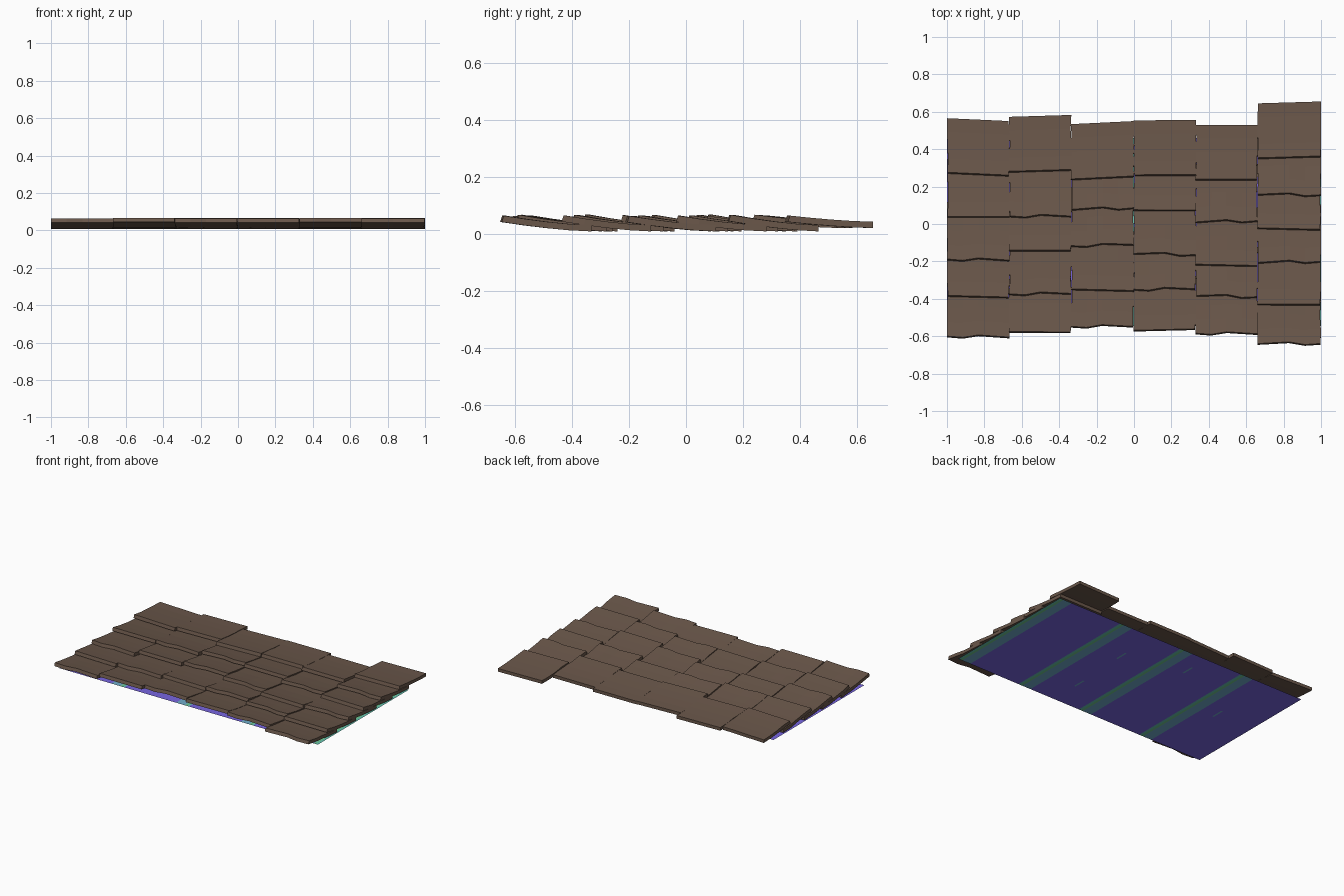
import bpy, bmesh, random

if "Cube" in bpy.data.objects:
    bpy.data.objects.remove(bpy.data.objects["Cube"])

random.seed(7)


def lin(c):
    c /= 255
    return c / 12.92 if c <= 0.04045 else ((c + 0.055) / 1.055) ** 2.4


def material(name, r, g, b):
    m = bpy.data.materials.new(name)
    m.diffuse_color = (lin(r), lin(g), lin(b), 1)
    m.use_nodes = True
    m.node_tree.nodes["Principled BSDF"].inputs["Base Color"].default_value = m.diffuse_color
    return m


brown = material("wood brown", 106, 87, 74)
purple = material("purple lining", 120, 101, 224)
teal = material("blue teal band", 112, 172, 202)
green = material("green line", 112, 200, 140)
sea = material("sea green border", 104, 196, 180)


def add_object(name, bm, mats):
    mesh = bpy.data.meshes.new(name)
    bm.to_mesh(mesh)
    bm.free()
    for m in mats:
        mesh.materials.append(m)
    ob = bpy.data.objects.new(name, mesh)
    bpy.context.collection.objects.link(ob)


KINK = [0, -0.006, 0.008, 0.003, -0.002]   # chipped front edge outline
NX, NY, THICK = 4, 4, 0.022


def outline(y, slope, chipped, flip):
    kink = (KINK[::-1] if flip else KINK) if chipped else [0] * (NX + 1)
    return [y + slope * (i / NX - 0.5) + kink[i] for i in range(NX + 1)]


def shingle(name, x0, x1, front, back, z_back):
    """Thin wooden tile, curling up at the front, with a raked front face."""
    bm = bmesh.new()
    z_front = 0.064 + random.uniform(-0.002, 0.003)
    jit = [[random.choice((0, 0, 0.001, 0.005)) for _ in range(NY + 1)] for _ in range(2)]
    layers = []
    for drop, rake in ((0, 0.004), (THICK, -0.003)):
        rows = []
        for j in range(NY + 1):
            t = j / NY
            z = z_back + (z_front - z_back) * (1 - t) ** 1.5 - drop
            a, b = x0 + jit[0][j], x1 - jit[1][j]
            rows.append([bm.verts.new((a + (b - a) * i / NX,
                                       f + (k - f) * t + rake * (1 - t), z))
                         for i, (f, k) in enumerate(zip(front, back))])
        layers.append(rows)
    top, bot = layers
    for j in range(NY):
        for i in range(NX):
            for g in (top, bot):
                bm.faces.new((g[j][i], g[j][i + 1], g[j + 1][i + 1], g[j + 1][i]))
        for i in (0, NX):
            bm.faces.new((top[j][i], top[j + 1][i], bot[j + 1][i], bot[j][i]))
    for j in (0, NY):
        for i in range(NX):
            bm.faces.new((top[j][i], top[j][i + 1], bot[j][i + 1], bot[j][i]))
    bmesh.ops.recalc_face_normals(bm, faces=bm.faces)
    add_object(name, bm, [brown])


# Columns of shingles: front edge positions, back edge, slope of top tile
columns = [
    ([-0.605, -0.39, -0.193, 0.037, 0.265], 0.558, -0.015),
    ([-0.58, -0.375, -0.143, 0.04, 0.283], 0.578, 0.01),
    ([-0.55, -0.355, -0.115, 0.08, 0.245], 0.542, 0.016),
    ([-0.568, -0.35, -0.163, 0.072, 0.26], 0.555, 0.002),
    ([-0.588, -0.388, -0.222, 0.012, 0.236], 0.53, 0.0),
    ([-0.642, -0.432, -0.205, -0.028, 0.155, 0.355], 0.65, 0.01),
]
edges = [-0.998, -0.667, -0.335, -0.002, 0.33, 0.66, 0.998]
for c, (ys, back_y, top_slope) in enumerate(columns):
    for r, y in enumerate(ys):
        last = r == len(ys) - 1
        slope = top_slope if last else random.uniform(-0.01, 0.01)
        chipped = not last and (r + c) % 5 not in (1, 3)
        front = outline(y, slope, chipped, (r + c) % 2)
        back = outline(back_y, top_slope, False, 0) if last else [y + 0.31] * (NX + 1)
        shingle(f"shingle_{c + 1}_{r + 1}", edges[c] - 0.001, edges[c + 1] + 0.001,
                front, back, 0.042 if last else 0.03)


def plates(name, rects, z, mats):
    bm = bmesh.new()
    for a, b, y0, y1, m in rects:
        f = bm.faces.new([bm.verts.new(p) for p in
                          ((a, y0, z), (a, y1, z), (b, y1, z), (b, y0, z))])
        f.material_index = m
    bmesh.ops.remove_doubles(bm, verts=bm.verts, dist=1e-4)
    add_object(name, bm, mats)


# Flat lining underneath, with four bands running front to back
Y0, Y1 = -0.545, 0.46
cuts = []
for k in range(4):
    s = -1 + k * 0.5
    for a, b, m in ((0, 0.4, 0), (0.4, 0.468, 1), (0.468, 0.482, 2), (0.482, 0.5, 3)):
        cuts.append((s + a, s + b, Y0, Y1, m))
plates("lining_sheet", cuts, 0.001, [purple, teal, green, sea])

# Small teal flecks on the underside of the lining
flecks = [(x - 0.006, x + 0.006, y - 0.045, y + 0.045, 0)
          for x, y in ((0.23, 0.15), (0.21, -0.29), (-0.21, 0.28), (-0.71, -0.02))]
plates("lining_flecks", flecks, 0.0, [teal])
